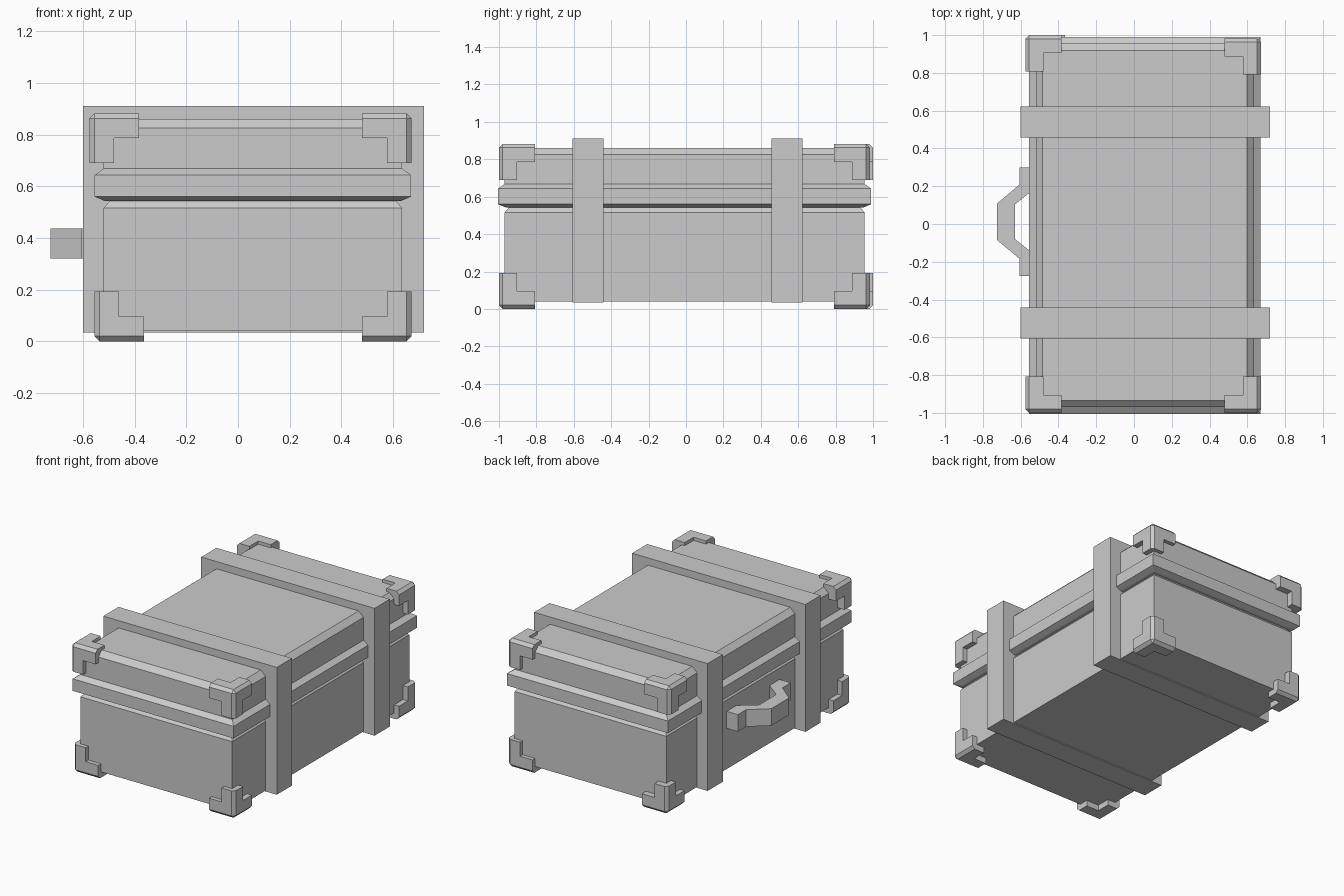
import bpy
import bmesh
from mathutils import Vector

old = bpy.data.objects.get("Cube")
if old:
    bpy.data.objects.remove(old, do_unlink=True)

GREY = (0.6, 0.6, 0.6, 1.0)
grey = bpy.data.materials.new("plain grey")
grey.use_nodes = True
grey.diffuse_color = GREY
grey.node_tree.nodes["Principled BSDF"].inputs["Base Color"].default_value = GREY

# Trunk footprint
X0, X1, Y0, Y1 = -0.52, 0.635, -0.97, 0.955


def finish(name, bm):
    bmesh.ops.recalc_face_normals(bm, faces=bm.faces[:])
    mesh = bpy.data.meshes.new(name)
    bm.to_mesh(mesh)
    bm.free()
    mesh.materials.append(grey)
    obj = bpy.data.objects.new(name, mesh)
    bpy.context.collection.objects.link(obj)
    return obj


def loft(name, loops):
    """Close a stack of matching point loops into a solid."""
    bm = bmesh.new()
    rings = [[bm.verts.new(p) for p in loop] for loop in loops]
    for low, high in zip(rings, rings[1:]):
        for i in range(len(low)):
            j = (i + 1) % len(low)
            bm.faces.new((low[i], low[j], high[j], high[i]))
    bm.faces.new(rings[0][::-1])
    bm.faces.new(rings[-1])
    return finish(name, bm)


def rectangle(x0, x1, y0, y1, z):
    return [(x0, y0, z), (x1, y0, z), (x1, y1, z), (x0, y1, z)]


def shell(name, profile):
    """Rectangular solid from (height, inset) steps on the footprint."""
    loft(name, [rectangle(X0 + d, X1 - d, Y0 + d, Y1 - d, z) for z, d in profile])


# Body, rim and lid
shell("body", [(0.04, 0), (0.515, 0), (0.545, 0.025)])
shell("rim_band", [(0.543, 0.005), (0.56, -0.035), (0.643, -0.035), (0.668, 0)])
shell("lid", [(0.66, 0), (0.825, 0), (0.86, 0.036)])

# Straps
for name, y0, y1 in (("front_strap", -0.607, -0.442), ("back_strap", 0.457, 0.622)):
    loft(name, [rectangle(-0.6, 0.72, y0, y1, z) for z in (0.034, 0.91)])

# Handle on the right side
outline = [(-0.51, 0.3), (-0.605, 0.3), (-0.605, 0.21), (-0.725, 0.108),
           (-0.725, -0.085), (-0.605, -0.185), (-0.605, -0.275), (-0.51, -0.275),
           (-0.51, -0.175), (-0.63, -0.08), (-0.63, 0.104), (-0.51, 0.2)]
loft("handle", [[(x, y, z) for x, y in outline] for z in (0.32, 0.437)])


def corner_guard(name, tip, signs, thick=0.096, length=0.192, chamfer=0.02):
    """Three-armed bracket whose outer corner is at tip."""
    bm = bmesh.new()
    bmesh.ops.create_cube(bm, size=thick)
    bmesh.ops.translate(bm, verts=bm.verts[:], vec=Vector((thick / 2,) * 3))
    bm.normal_update()
    arms = [f for f in bm.faces if sum(f.normal) > 0.5]
    for face in arms:
        direction = face.normal.copy()
        new = bmesh.ops.extrude_discrete_faces(bm, faces=[face])["faces"][0]
        bmesh.ops.translate(bm, verts=new.verts[:], vec=direction * (length - thick))
    bm.normal_update()
    bmesh.ops.dissolve_limit(bm, angle_limit=0.01, verts=bm.verts[:], edges=bm.edges[:])
    # Chamfer the three outer edges
    outer = [e for e in bm.edges
             if sum(all(abs(v.co[a]) < 1e-4 for v in e.verts) for a in range(3)) == 2]
    bmesh.ops.bevel(bm, geom=outer, offset=chamfer, offset_type='OFFSET',
                    segments=1, profile=0.5, affect='EDGES')
    for v in bm.verts:
        v.co = [tip[a] - signs[a] * v.co[a] for a in range(3)]
    finish(name, bm)


# Corner guards: outer tips for each corner of the trunk
for top in (False, True):
    for left in (False, True):
        for back in (False, True):
            x = 0.672 if left else (-0.575 if top else -0.556)
            y = (0.983 if left else 1.0) if back else -1.0
            z = 0.882 if top else 0.0
            name = "_".join(("top" if top else "bottom", "back" if back else "front",
                             "left" if left else "right", "corner_guard"))
            corner_guard(name, (x, y, z), [1 if s else -1 for s in (left, back, top)])
